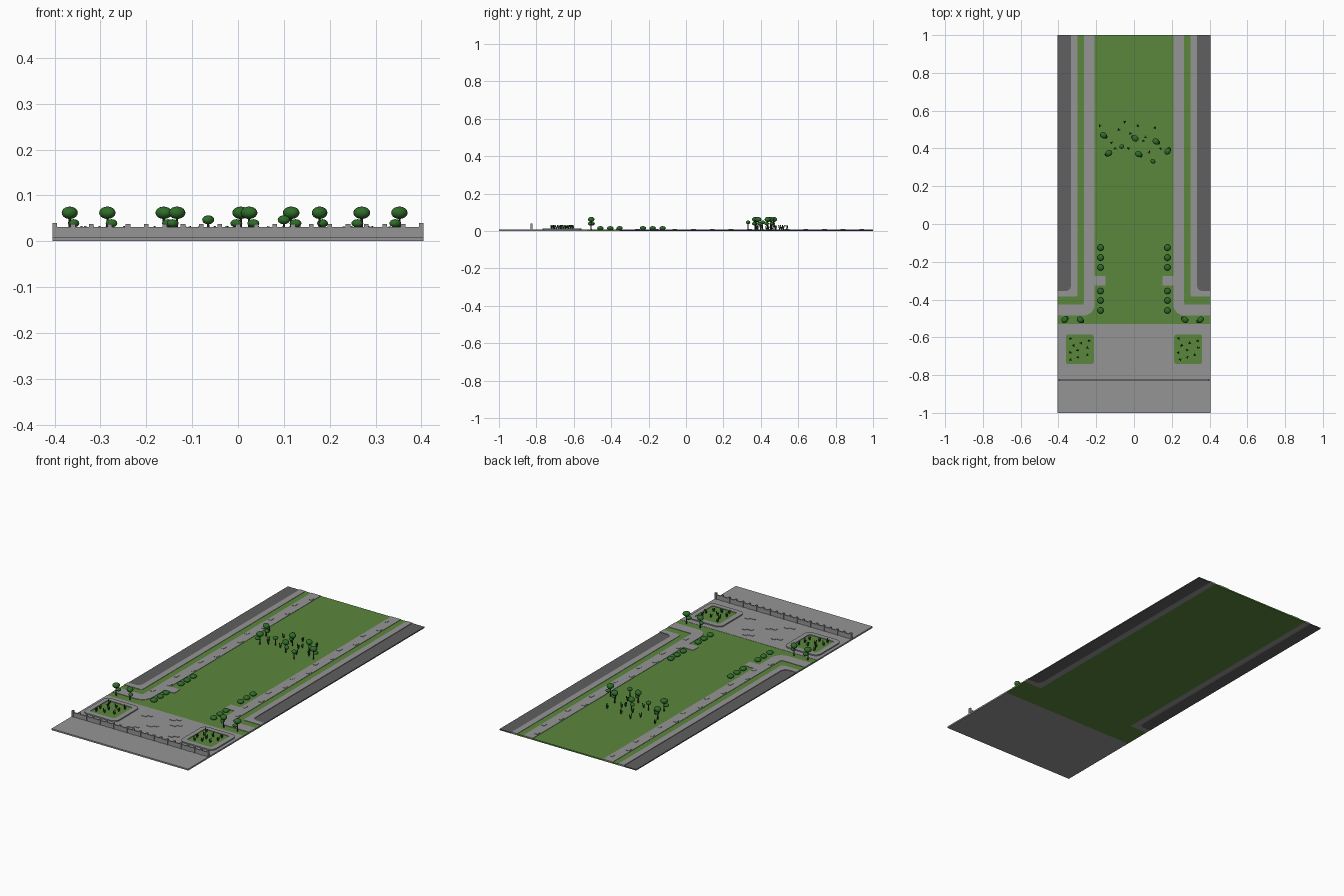
import bpy, bmesh, math, random
from mathutils import Matrix, Vector

if "Cube" in bpy.data.objects:
    bpy.data.objects.remove(bpy.data.objects["Cube"])

random.seed(4)
W = 0.405


def material(name, r, g, b):
    m = bpy.data.materials.new(name)
    m.diffuse_color = (r, g, b, 1)
    m.use_nodes = True
    m.node_tree.nodes["Principled BSDF"].inputs["Base Color"].default_value = m.diffuse_color
    return m


PAVING = material("paving grey", 0.30, 0.30, 0.30)
ASPHALT = material("asphalt grey", 0.115, 0.115, 0.118)
GRASS = material("grass green", 0.105, 0.24, 0.045)
LEAF = material("leaf green", 0.028, 0.15, 0.022)
SPRIG = material("dark plant green", 0.018, 0.07, 0.018)
BARK = material("dark bark", 0.035, 0.04, 0.022)


def finish(name, bm, mat, smooth=False):
    bmesh.ops.recalc_face_normals(bm, faces=bm.faces)
    me = bpy.data.meshes.new(name)
    bm.to_mesh(me)
    bm.free()
    me.materials.append(mat)
    if smooth:
        for p in me.polygons:
            p.use_smooth = True
    ob = bpy.data.objects.new(name, me)
    bpy.context.collection.objects.link(ob)
    return ob


def slab(name, pts, z0, z1, mat):
    # Extruded flat outline
    bm = bmesh.new()
    f = bm.faces.new([bm.verts.new((x, y, z0)) for x, y in pts])
    r = bmesh.ops.extrude_face_region(bm, geom=[f], use_keep_orig=True)
    bmesh.ops.translate(bm, vec=(0, 0, z1 - z0),
                        verts=[g for g in r["geom"] if isinstance(g, bmesh.types.BMVert)])
    return finish(name, bm, mat)


def rect(x0, x1, y0, y1):
    return [(x0, y0), (x1, y0), (x1, y1), (x0, y1)]


def bend(x, y, r, n=6):
    # Rounded street corner running from the side edge to the long edge
    return [(x + r - r * math.sin(a), y + r - r * math.cos(a))
            for a in (i * math.pi / 2 / n for i in range(n + 1))]


def flip(pts, s):
    return [(x * s, y) for x, y in pts]


def band(outer, inner):
    # L-shaped strip between two bends
    return ([(W, outer[1])] + bend(*outer) + [(outer[0], 1), (inner[0], 1)]
            + bend(*inner)[::-1] + [(W, inner[1])])


def rounded(cx, cy, hx, hy, r, n=4):
    pts = []
    for q, (sx, sy) in enumerate([(1, 1), (-1, 1), (-1, -1), (1, -1)]):
        for i in range(n + 1):
            a = (q + i / n) * math.pi / 2
            pts.append((cx + sx * (hx - r) + r * math.cos(a), cy + sy * (hy - r) + r * math.sin(a)))
    return pts


def box(bm, x, y, z0, z1, sx, sy):
    bmesh.ops.create_cube(bm, size=1, matrix=Matrix.Translation((x, y, (z0 + z1) / 2))
                          @ Matrix.Diagonal((sx, sy, z1 - z0, 1)))


def blob(bm, x, y, z, rx, ry, rz, rot=0):
    bmesh.ops.create_uvsphere(bm, u_segments=16, v_segments=10, radius=1,
                              matrix=Matrix.Translation((x, y, z)) @ Matrix.Rotation(rot, 4, 'Z')
                              @ Matrix.Diagonal((rx, ry, rz, 1)))


# Ground: plaza and lawn
slab("plaza", rect(-W, W, -1, -0.53), 0, 0.008, PAVING)
edge = [(W, -0.385)] + bend(0.30, -0.385, 0.012) + [(0.30, 1)]
slab("lawn", [(-W, -0.53), (W, -0.53)] + edge + flip(edge, -1)[::-1], 0, 0.007, GRASS)

# Streets, kerbs, walks and planters on both sides
stones = bmesh.new()
for s, side in ((1, "right"), (-1, "left")):
    slab(side + "_road", flip([(W, -0.355)] + bend(0.333, -0.355, 0.03) + [(0.333, 1), (W, 1)], s),
         0, 0.006, ASPHALT)
    slab(side + "_kerb", flip(band((0.30, -0.385, 0.012), (0.333, -0.355, 0.03)), s), 0, 0.009, PAVING)
    slab(side + "_walk", flip(band((0.208, -0.485, 0.06), (0.266, -0.427, 0.008)), s), 0.003, 0.009, PAVING)
    slab(side + "_walk_stub", flip(rect(0.15, 0.21, -0.325, -0.275), s), 0.003, 0.009, PAVING)

    # Planter: raised rim around a grass bed
    cx, cy = s * 0.287, -0.663
    bm = bmesh.new()
    loops = []
    for h, r, z in ((0.1, 0.03, 0.006), (0.1, 0.03, 0.014), (0.074, 0.012, 0.014), (0.074, 0.012, 0.006)):
        loops.append([bm.verts.new((x, y, z)) for x, y in rounded(cx, cy, h, h + 0.004, r)])
    n = len(loops[0])
    for k in range(4):
        a, b = loops[k], loops[(k + 1) % 4]
        for i in range(n):
            j = (i + 1) % n
            bm.faces.new((a[i], a[j], b[j], b[i]))
    finish(side + "_planter_rim", bm, PAVING)
    slab(side + "_planter_bed", rounded(cx, cy, 0.075, 0.079, 0.012), 0.006, 0.011, GRASS)

    # Slightly raised paving stones along the walk
    for i in range(14):
        box(stones, s * (0.237 + 0.014 * (-1) ** i), -0.36 + i * 0.1, 0.008, 0.0105, 0.016, 0.026)
for x, y in ((-0.12, -0.62), (-0.03, -0.7), (0.06, -0.63), (0.12, -0.74), (-0.1, -0.76), (0.02, -0.58)):
    box(stones, x, y, 0.007, 0.010, 0.03, 0.016)
    box(stones, x + 0.026, y + 0.014, 0.007, 0.010, 0.022, 0.012)
finish("raised_stones", stones, PAVING)

# Front wall with a row of posts
bm = bmesh.new()
box(bm, 0, -0.825, 0.007, 0.031, 2 * W - 0.006, 0.007)
for i in range(21):
    end = i in (0, 20)
    box(bm, -0.4 + i * 0.04, -0.825, 0.007, 0.040 if end else 0.038, 0.010, 0.011)
finish("front_wall", bm, PAVING)

# Trees: trunk, main crown and a lower side crown
trees = [(-0.162, 0.47, 1), (-0.133, 0.375, 1), (0.006, 0.453, 1), (0.024, 0.37, 1),
         (0.116, 0.437, 1), (0.178, 0.385, 1), (-0.065, 0.41, 0.72), (0.1, 0.332, 0.72),
         (-0.367, -0.507, 1), (-0.285, -0.507, 1), (0.27, -0.507, 1), (0.352, -0.507, 1)]
angles = [-35, 210, 150, -30, -30, 55, 30, -20, 40, -35, 150, 215]
trunks, crowns = bmesh.new(), bmesh.new()
for (x, y, k), deg in zip(trees, angles):
    a = math.radians(deg)
    dx, dy = math.cos(a), math.sin(a)
    bmesh.ops.create_cone(trunks, cap_ends=True, segments=8, radius1=0.0032, radius2=0.002,
                          depth=0.055 * k, matrix=Matrix.Translation((x, y, 0.006 + 0.0275 * k)))
    blob(crowns, x, y, 0.007 + 0.055 * k, 0.019 * k, 0.016 * k, 0.0135 * k, a)
    if k == 1:
        blob(crowns, x + dx * 0.011, y + dy * 0.011, 0.039, 0.0135, 0.011, 0.009, a)
finish("tree_trunks", trunks, BARK)
finish("tree_crowns", crowns, LEAF, True)

# Round bushes along the lawn edges
bm = bmesh.new()
for s in (-1, 1):
    for y in (-0.125, -0.178, -0.23, -0.355, -0.405, -0.458):
        blob(bm, s * 0.177, y, 0.0155, 0.017, 0.017, 0.0105)
finish("bushes", bm, LEAF, True)

# Small plants, each a tuft of three upright blades
spots = [(x, y, 0.010) for x, y in ((-0.18, 0.52), (-0.08, 0.5), (-0.05, 0.54), (0.02, 0.52), (0.11, 0.51),
         (-0.12, 0.43), (-0.1, 0.4), (-0.02, 0.48), (0.05, 0.44), (0.08, 0.38), (0.14, 0.4),
         (-0.03, 0.4), (0.06, 0.46))]
for s in (-1, 1):
    for i in range(10):
        spots.append((s * 0.287 + (i % 3 - 1) * 0.043 + random.uniform(-0.012, 0.012),
                      -0.718 + i * 0.0125, 0.010))
bm = bmesh.new()
for x, y, z in spots:
    t = random.uniform(0, 6.28)
    for k in range(3):
        a = t + k * 2.1
        h = 0.026 - 0.004 * k
        m = (Matrix.Translation((x, y, z - 0.003)) @ Matrix.Rotation(a, 4, 'Z') @ Matrix.Rotation(0.22, 4, 'Y')
             @ Matrix.Translation((0.001, 0, h / 2)))
        bmesh.ops.create_cone(bm, cap_ends=True, segments=6, radius1=0.0016, radius2=0.0026, depth=h, matrix=m)
finish("small_plants", bm, SPRIG)
